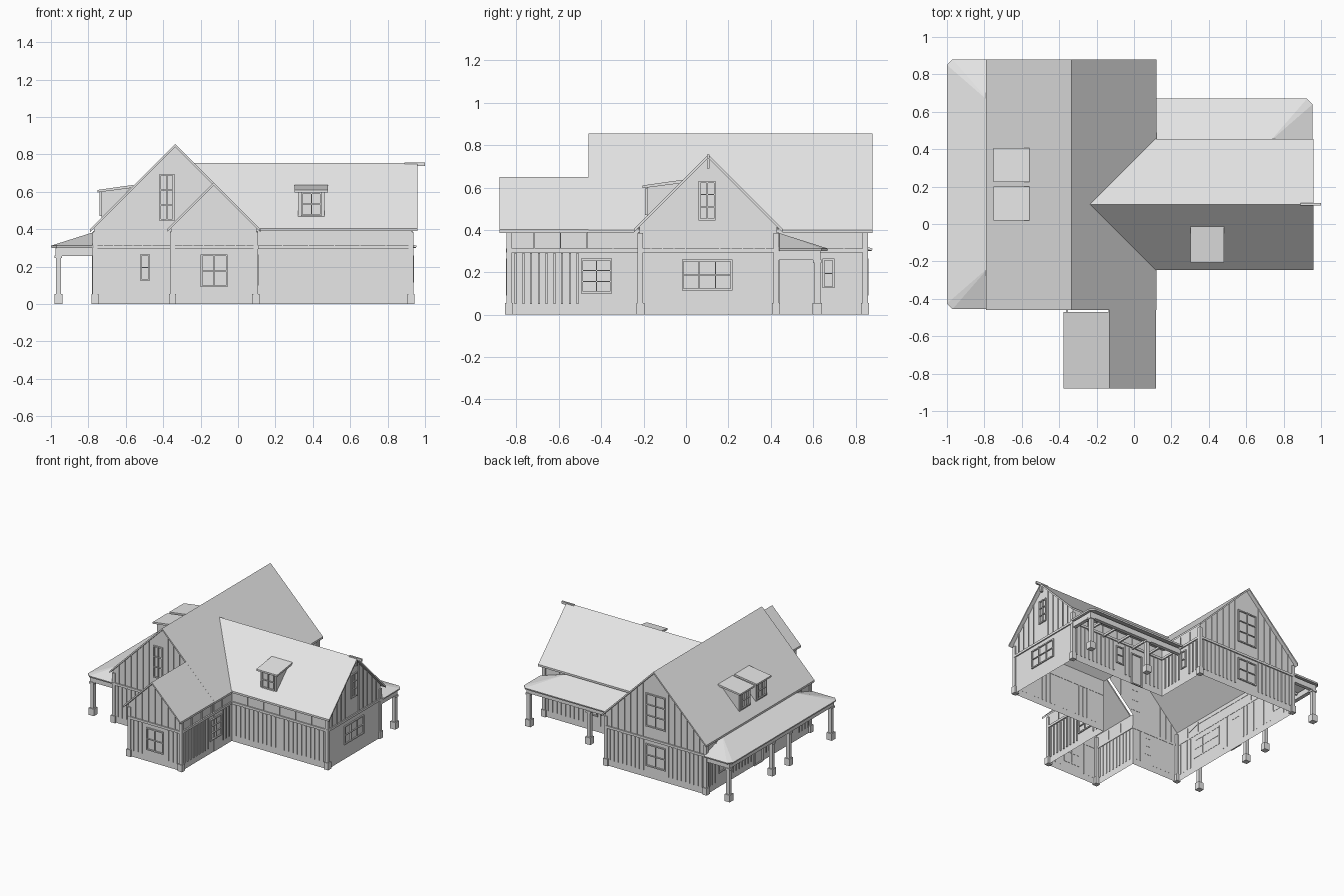
import bpy
import bmesh

cube = bpy.data.objects.get("Cube")
if cube:
    bpy.data.objects.remove(cube, do_unlink=True)

grey = bpy.data.materials.new("plain_grey")
grey.use_nodes = True
colour = (0.8, 0.8, 0.8, 1)
grey.diffuse_color = colour
grey.node_tree.nodes["Principled BSDF"].inputs["Base Color"].default_value = colour

X, Y = 0, 1
SLAB = 0.015      # roof thickness
BELT = 0.3        # height of the trim band


def finish(bm, name):
    bmesh.ops.recalc_face_normals(bm, faces=bm.faces)
    mesh = bpy.data.meshes.new(name)
    bm.to_mesh(mesh)
    bm.free()
    mesh.materials.append(grey)
    obj = bpy.data.objects.new(name, mesh)
    bpy.context.collection.objects.link(obj)
    return obj


def add_prism(bm, axis, profile, a, b):
    """Extrude a (side, z) profile along the x or y axis from a to b."""
    def point(s, z, t):
        return (t, s, z) if axis == X else (s, t, z)
    near = [bm.verts.new(point(s, z, a)) for s, z in profile]
    far = [bm.verts.new(point(s, z, b)) for s, z in profile]
    bm.faces.new(near)
    bm.faces.new(far[::-1])
    n = len(profile)
    for i in range(n):
        j = (i + 1) % n
        bm.faces.new((near[i], far[i], far[j], near[j]))


def prism(name, axis, profile, a, b):
    bm = bmesh.new()
    add_prism(bm, axis, profile, a, b)
    return finish(bm, name)


def add_box(bm, x0, x1, y0, y1, z0, z1):
    add_prism(bm, X, [(y0, z0), (y1, z0), (y1, z1), (y0, z1)], x0, x1)


def gable(centre, apex, half, base):
    eave = apex - half
    return [(centre - half, base), (centre + half, base), (centre + half, eave),
            (centre, apex), (centre - half, eave)]


def combine(obj, others, operation):
    """Boolean the other solids into obj, then drop them."""
    for other in others:
        other.hide_render = True
        mod = obj.modifiers.new("join", 'BOOLEAN')
        mod.operation, mod.solver, mod.object = operation, 'EXACT', other
    graph = bpy.context.evaluated_depsgraph_get()
    mesh = bpy.data.meshes.new_from_object(obj.evaluated_get(graph))
    obj.modifiers.clear()
    obj.data = mesh
    for other in others:
        bpy.data.objects.remove(other, do_unlink=True)


# Three wings: axis, ridge centre, ridge height, roof half, wall half, roof span, wall span
WINGS = [
    (Y, -0.335, 0.855, 0.455, 0.435, (-0.46, 0.88), (-0.44, 0.85)),
    (X, 0.105, 0.755, 0.35, 0.325, (-0.3, 0.96), (-0.3, 0.93)),
    (Y, -0.13, 0.649, 0.248, 0.228, (-0.88, -0.4), (-0.84, -0.3)),
]

# Wall shell, open underneath and under the roof
shells = [prism("walls", ax, gable(c, top - SLAB, wall, 0), *span)
          for ax, c, top, half, wall, roof_span, span in WINGS]
walls = shells[0]
combine(walls, shells[1:], 'UNION')
bm = bmesh.new()
bm.from_mesh(walls.data)
bm.normal_update()
bmesh.ops.delete(bm, geom=[f for f in bm.faces if abs(f.normal.z) > 0.1], context='FACES')
bm.to_mesh(walls.data)
bm.free()

# Roof: solid gables joined, then hollowed to a slab
solids, hollows = [], []
for ax, c, top, half, wall, span, wall_span in WINGS:
    solids.append(prism("roof", ax, gable(c, top, half, top - half - SLAB - 0.01), *span))
    wide = half + 0.05
    low = top - SLAB - wide
    start = span[0] if ax == X else span[0] - 0.01
    hollows.append(prism("roof_hollow", ax, [(c - wide, low), (c + wide, low), (c, top - SLAB)],
                         start, span[1] + 0.01))
roof = solids[0]
combine(roof, solids[1:], 'UNION')
combine(roof, hollows, 'DIFFERENCE')

# Siding, trim and windows are gathered into one mesh each
siding, trim, windows = bmesh.new(), bmesh.new(), bmesh.new()


def plate(bm, wall, u0, u1, z0, z1, out):
    axis, pos, sign = wall
    d0, d1 = sorted((pos - sign * 0.002, pos + sign * out))
    if axis == X:
        add_box(bm, d0, d1, u0, u1, z0, z1)
    else:
        add_box(bm, u0, u1, d0, d1, z0, z1)


def window(wall, u0, u1, z0, z1, cols, rows):
    edge = 0.009
    for i in range(cols + 1):
        w = edge if i in (0, cols) else edge * 0.6
        u = u0 + w / 2 + (u1 - u0 - w) * i / cols
        plate(windows, wall, u - w / 2, u + w / 2, z0, z1, 0.01)
    for i in range(rows + 1):
        w = edge if i in (0, rows) else edge * 0.6
        z = z0 + w / 2 + (z1 - z0 - w) * i / rows
        plate(windows, wall, u0, u1, z - w / 2, z + w / 2, 0.009)


def face(wall, u0, u1, top, openings=(), lower=True, gap=0.055, floor=None):
    """Dress a wall with battens, a trim band and its windows."""
    for opening in openings:
        window(wall, *opening)

    def battens(step, width, z0, z1):
        count = max(1, round((u1 - u0) / step))
        for i in range(1, count):
            u = u0 + (u1 - u0) * i / count
            base = max(z0, floor(u)) if floor else z0
            end = z1(u)
            blocked = any(a - 0.01 < u < b + 0.01 and c < end and d > base
                          for a, b, c, d, *grid in openings)
            if end - base > 0.02 and not blocked:
                plate(siding, wall, u - width / 2, u + width / 2, base, end, 0.006)

    if lower:
        battens(0.037, 0.009, 0.05, lambda u: BELT - 0.01)
    battens(gap, 0.005, BELT + 0.01, top)
    plate(trim, wall, u0, u1, BELT - 0.006, BELT + 0.012, 0.009)


def slope(wing):
    return lambda u: wing[2] - SLAB - abs(u - wing[1])


def eave(u):
    return 0.39


main, east, front = WINGS
# Front wing
face((Y, -0.84, -1), -0.355, 0.1, slope(front), [(-0.2, -0.055, 0.09, 0.265, 2, 2)])
face((X, 0.1, 1), -0.84, -0.22, eave, [(-0.495, -0.35, 0.1, 0.265, 2, 3)], gap=0.12)
face((X, -0.355, -1), -0.84, -0.44, eave, gap=0.12)
# Main house front: low part, then the gable above the front wing roof
face((Y, -0.44, -1), -0.77, -0.355, slope(main),
     [(-0.525, -0.47, 0.125, 0.265, 1, 2), (-0.42, -0.34, 0.445, 0.695, 2, 3)])
for u in (-0.3, -0.25, -0.2, -0.15):
    plate(siding, (Y, -0.44, -1), u, u + 0.005, 0.65 - abs(u + 0.13), slope(main)(u), 0.006)
# Main house back and sides
face((Y, 0.85, 1), -0.77, 0.1, slope(main),
     [(-0.42, -0.25, 0.09, 0.265, 2, 2), (-0.42, -0.25, 0.4, 0.66, 2, 3)])
face((X, 0.1, 1), 0.43, 0.85, eave, [(0.645, 0.7, 0.125, 0.265, 1, 2)], gap=0.12)
face((X, -0.77, -1), -0.44, 0.85, eave,
     [(-0.25, 0.03, 0.11, 0.26, 3, 2), (0.155, 0.265, 0.0, 0.25, 1, 1),
      (0.62, 0.7, 0.11, 0.26, 1, 2)], gap=0.12)
# East wing
face((X, 0.93, 1), -0.22, 0.43, slope(east),
     [(-0.02, 0.22, 0.115, 0.26, 3, 2), (0.06, 0.14, 0.445, 0.63, 2, 3)], lower=False)
face((Y, -0.22, -1), 0.1, 0.93, eave, gap=0.14)
face((Y, 0.43, 1), 0.1, 0.93, eave,
     [(0.29, 0.39, 0.0, 0.25, 1, 1), (0.46, 0.53, 0.12, 0.26, 1, 2)], gap=0.14)

# Corner boards with plinths
for x, y in [(-0.765, -0.435), (-0.765, 0.845), (0.095, 0.845), (0.925, 0.425),
             (0.925, -0.215), (0.095, -0.835), (-0.35, -0.835)]:
    for r, z0, z1 in ((0.013, 0, 0.385), (0.019, 0, 0.055)):
        add_box(trim, x - r, x + r, y - r, y + r, z0, z1)


# Shed dormers
def dormer(wall, mid, inward):
    axis, pos, sign = wall
    along = X if axis == Y else Y
    prism("dormer_walls", along, [(pos, 0.45), (pos, 0.605), (pos + inward * 0.16, 0.625)],
          mid - 0.07, mid + 0.07)
    a, b = pos - inward * 0.022, pos + inward * 0.17
    prism("dormer_roof", along, [(a, 0.597), (a, 0.61), (b, 0.637), (b, 0.622)],
          mid - 0.09, mid + 0.09)
    window(wall, mid - 0.055, mid + 0.055, 0.47, 0.598, 2, 2)


dormer((Y, -0.183, -1), 0.392, 1)
for y in (0.11, 0.315):
    dormer((X, -0.73, -1), y, 1)

# Ridge beam poking out of the east gable
beam = bmesh.new()
add_box(beam, 0.89, 1.0, 0.098, 0.112, 0.738, 0.757)
add_box(beam, 0.94, 0.955, 0.098, 0.112, 0.69, 0.74)
finish(beam, "ridge_beam")


# Hipped porch roofs; place maps (along, out, height) to a point
def porch_roof(name, place, u0, u1, hips):
    depth, cut, low, high = 0.23, 0.03, 0.312, 0.385
    bm = bmesh.new()

    def vert(u, v, z):
        return bm.verts.new(place(u, v, z))
    ends = []
    for u, inward, hip in ((u0, 1, hips[0]), (u1, -1, hips[1])):
        if hip:
            inner = vert(u + inward * depth, 0, high)
            outer = vert(u + inward * cut, depth, low)
            side = vert(u, depth - cut, low)
            bm.faces.new((inner, outer, side))
            bm.faces.new((inner, side, vert(u, 0, low)))
        else:
            inner, outer = vert(u, 0, high), vert(u, depth, low)
        ends.append((inner, outer))
    bm.faces.new((ends[0][0], ends[0][1], ends[1][1], ends[1][0]))
    bmesh.ops.recalc_face_normals(bm, faces=bm.faces)
    if sum(f.normal.z for f in bm.faces) < 0:
        bmesh.ops.reverse_faces(bm, faces=bm.faces)
    bmesh.ops.solidify(bm, geom=bm.faces[:], thickness=0.012)
    finish(bm, name)


porch_roof("west_porch_roof", lambda u, v, z: (-0.77 - v, u, z), -0.455, 0.88, (True, True))
porch_roof("north_porch_roof", lambda u, v, z: (u, 0.44 + v, z), 0.1, 0.955, (False, True))

# Porch posts on square plinths
posts = bmesh.new()
for x, y in [(-0.96, 0.84), (-0.96, 0.31), (-0.96, 0.1), (-0.96, -0.42),
             (0.92, 0.62), (0.4, 0.62)]:
    for r, z0, z1 in ((0.022, 0, 0.055), (0.014, 0.05, 0.27), (0.02, 0.245, 0.26)):
        add_box(posts, x - r, x + r, y - r, y + r, z0, z1)
finish(posts, "porch_posts")

# Porch beams and rafters
beams = bmesh.new()
add_box(beams, -0.975, -0.945, -0.435, 0.855, 0.258, 0.3)
for y in (-0.42, 0.84):
    add_box(beams, -0.96, -0.77, y - 0.014, y + 0.014, 0.258, 0.3)
add_box(beams, 0.1, 0.935, 0.606, 0.634, 0.258, 0.3)
add_box(beams, 0.906, 0.934, 0.43, 0.62, 0.258, 0.3)
for i in range(1, 8):
    y = -0.42 + 1.26 * i / 8
    add_box(beams, -0.97, -0.77, y - 0.006, y + 0.006, 0.285, 0.302)
for i in range(1, 6):
    x = 0.1 + 0.82 * i / 6
    add_box(beams, x - 0.006, x + 0.006, 0.43, 0.63, 0.285, 0.302)
finish(beams, "porch_beams")

finish(siding, "siding_battens")
finish(trim, "trim_boards")
finish(windows, "window_frames")
